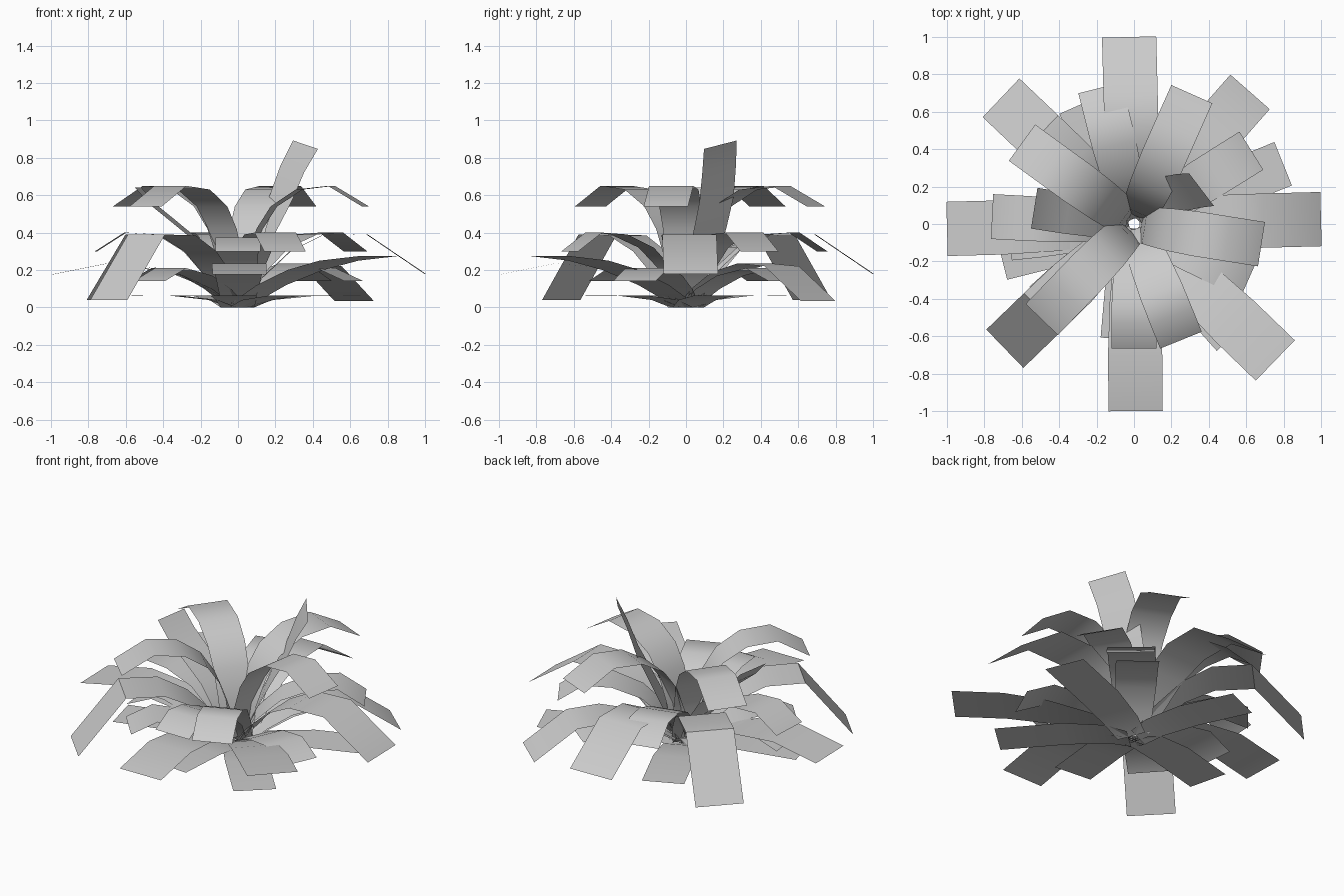
import bpy
from math import sin, cos, radians

if "Cube" in bpy.data.objects:
    bpy.data.objects.remove(bpy.data.objects["Cube"])

# leaf midrib profiles: (distance from centre, height)
ARCH = [(.04, .06), (.06, .25), (.12, .42), (.2, .54), (.34, .63), (.52, .65), (.71, .54)]
MID = [(.03, .03), (.1, .18), (.25, .32), (.42, .39), (.58, .4), (.73, .3)]
MID_FRONT = [(.03, .03), (.1, .17), (.25, .3), (.4, .36), (.53, .375), (.665, .3)]
DROOP = [(.03, .03), (.12, .15), (.28, .3), (.45, .385), (.69, .39), (1, .18)]
STEEP = [(.03, .03), (.12, .15), (.28, .3), (.45, .385), (.68, .39), (.96, .04)]
LOW_DROOP = [(.03, .02), (.15, .11), (.3, .19), (.5, .235), (.7, .22), (.965, .035)]
LOW = [(.03, .02), (.15, .1), (.3, .17), (.5, .21), (.66, .14)]
SPREAD = [(.03, .02), (.2, .12), (.42, .21), (.7, .235), (1, .175)]
RISING = [(.03, .02), (.25, .12), (.5, .2), (.75, .25), (1.05, .275)]
FLAT = [(.03, 0), (.15, .04), (.4, .065), (.8, .06)]
UPRIGHT = [(.04, .06), (.12, .25), (.2, .42), (.28, .58), (.34, .74), (.405, .87)]
RAISED = [(.04, .06), (.1, .2), (.2, .34), (.36, .47), (.46, .55), (.54, .64)]


def leaf(name, profile, azimuth, width, reach=None, base=.18, twist=0, curl=0):
    """A single-sided strip following a profile, turned around the stem.
    curl swings the root sideways (degrees), twist tips the end over."""
    a = radians(azimuth)
    scale = reach / profile[-1][0] if reach else 1
    verts, faces = [], []
    n = len(profile) - 1
    for i, (r, z) in enumerate(profile):
        r *= scale
        w = base + (width - base) * min(1, i / n * 1.6)
        c = a + radians(curl) * (1 - i / n)
        t = twist * i / n
        for s in (-.5, .5):
            verts.append((r * cos(c) - s * w * sin(a + t * 4),
                          r * sin(c) + s * w * cos(a + t * 4), z + s * t))
    for i in range(n):
        faces.append((2 * i, 2 * i + 2, 2 * i + 3, 2 * i + 1))
    me = bpy.data.meshes.new(name)
    me.from_pydata(verts, [], faces)
    ob = bpy.data.objects.new(name, me)
    bpy.context.collection.objects.link(ob)
    bpy.ops.object.select_all(action='DESELECT')
    ob.select_set(True)
    bpy.context.view_layer.objects.active = ob
    bpy.ops.object.shade_smooth_by_angle(angle=radians(44))


# outer ring
for az in (1.5, 91.5):
    leaf("outer_drooping_leaf", DROOP, az, .29)
for az, reach in ((136.5, .98), (224, .96)):
    leaf("outer_steep_leaf", STEEP, az, .285, reach)
leaf("outer_low_drooping_leaf", LOW_DROOP, 48.7, .28, .94)
for az in (181.5, 270.5):
    leaf("outer_spreading_leaf", SPREAD, az, .29)
leaf("outer_rising_leaf", RISING, -44, .3)

# ground rosette
for az, reach in ((22, .86), (114, .7), (194, .73), (-48, .8), (265, .62)):
    leaf("ground_leaf", FLAT, az, .25, reach)
for az, reach in ((-24, .68), (52, .66), (140, .66), (222, .64), (186, .67)):
    leaf("low_leaf", LOW, az, .25, reach)

# middle ring
for az, reach in ((32, .74), (104, .75), (177, .76), (-68, .67)):
    leaf("middle_leaf", MID, az, .24, reach)
leaf("middle_front_leaf", MID_FRONT, -90, .24)

# crown
for az, reach in ((-9, .69), (66, .76), (144, .74), (226, .71)):
    leaf("crown_leaf", ARCH, az, .24, reach)
leaf("upright_leaf", UPRIGHT, 27, .22, twist=.045, curl=22)
leaf("raised_leaf", RAISED, 171, .22)
